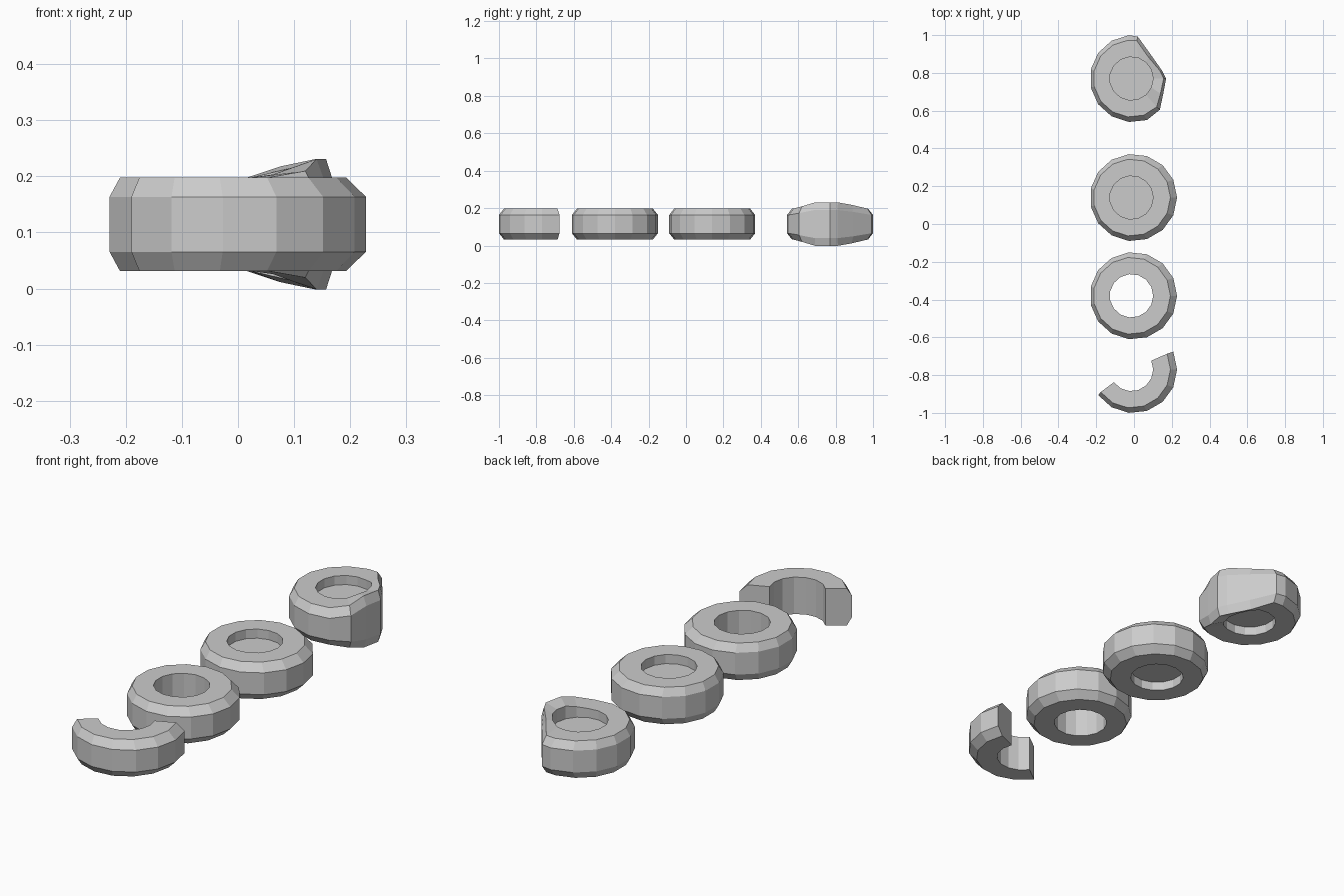
import bpy, bmesh
from math import cos, sin, tau

if "Cube" in bpy.data.objects:
    bpy.data.objects.remove(bpy.data.objects["Cube"])

SIDES = 15
MID_Z = 0.1145
# ring: (radius, x offset of centre, z offset from mid height)
HOLE, BEVEL, TREAD = (0.115, -0.0135, 0.083), (0.204, -0.011, 0.083), (0.231, -0.003, 0.049)
HUB_DEPTH = 0.042

# burst tyre: step -> tread xy, shoulder xy, bulge height
DENT = {3: ((0.02, 0.222), (0.015, 0.2), 0.0),
        2: ((0.09, 0.125), (0.075, 0.115), 0.02),
        1: ((0.15, 0.04), (0.137, 0.042), 0.033),
        0: ((0.17, 0.0), (0.157, 0.0), 0.033),
        14: ((0.155, -0.08), (0.14, -0.08), 0.033),
        13: ((0.137, -0.165), (0.12, -0.15), 0.012)}


def section(k, hub, dent):
    """Closed cross-section of the tyre at one angular step."""
    a = tau * k / SIDES
    half = []
    for name, (r, ox, z) in (("hole", HOLE), ("bevel", BEVEL), ("tread", TREAD)):
        x, y = ox + r * cos(a), r * sin(a)
        if dent and k % SIDES in dent:
            tread_xy, bevel_xy, dz = dent[k % SIDES]
            if name == "bevel":
                (x, y), z = bevel_xy, z + dz
            elif name == "tread":
                (x, y), z = tread_xy, z + dz * 0.8
            else:
                z += dz * 0.5
        half.append((x, y, z))
    if hub:
        x, y, z = half[0]
        half.insert(0, (x, y, HUB_DEPTH))
    return half + [(x, y, -z) for x, y, z in reversed(half)]


def tyre(name, y, first=0, steps=SIDES, hub=False, dent=None):
    full = steps == SIDES
    bm = bmesh.new()
    rows = [[bm.verts.new(p) for p in section(first + i, hub, dent)]
            for i in range(steps if full else steps + 1)]
    n = len(rows[0])
    for i in range(steps):
        a, b = rows[i], rows[(i + 1) % len(rows)]
        for j in range(n - 1 if hub else n):
            k = (j + 1) % n
            bm.faces.new((a[j], b[j], b[k], a[k]))
    if hub:      # recessed discs on both sides
        bm.faces.new([r[0] for r in rows])
        bm.faces.new([r[-1] for r in rows])
    if not full:  # cut ends
        bm.faces.new(rows[0])
        bm.faces.new(rows[-1])
    bmesh.ops.recalc_face_normals(bm, faces=bm.faces)
    me = bpy.data.meshes.new(name)
    bm.to_mesh(me)
    bm.free()
    ob = bpy.data.objects.new(name, me)
    ob.location = (0, y, MID_Z)
    bpy.context.collection.objects.link(ob)
    return ob


tyre("burst_wheel", 0.77, hub=True, dent=DENT)
tyre("whole_wheel", 0.14, hub=True)
tyre("bare_tyre", -0.38)
tyre("tyre_fragment", -0.77, first=9, steps=7)
